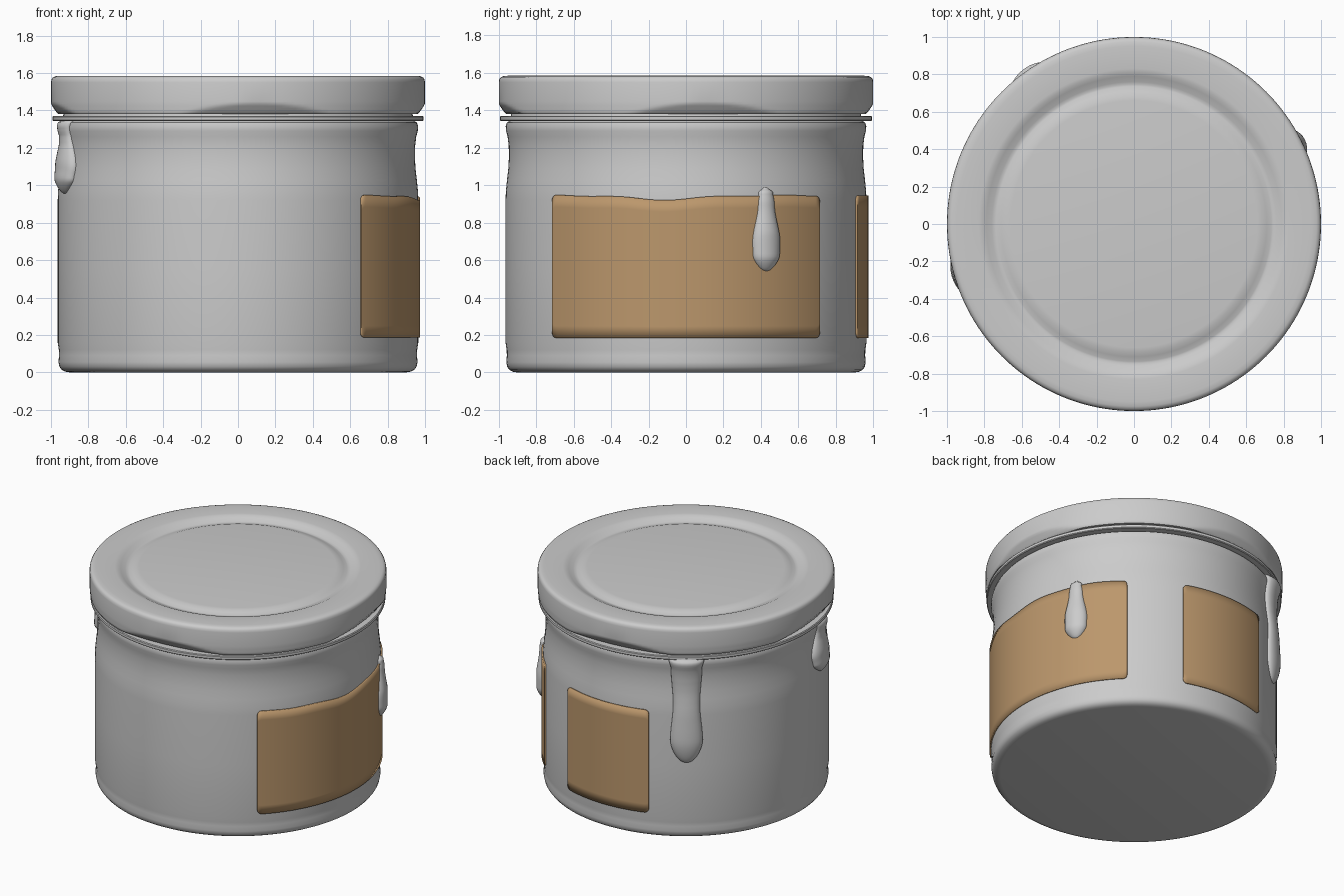
import bpy, bmesh
from math import sin, cos, pi, radians, degrees, exp, sqrt

if "Cube" in bpy.data.objects:
    bpy.data.objects.remove(bpy.data.objects["Cube"])


def finish(name, bm, angle=35):
    bmesh.ops.recalc_face_normals(bm, faces=bm.faces)
    me = bpy.data.meshes.new(name)
    bm.to_mesh(me)
    bm.free()
    ob = bpy.data.objects.new(name, me)
    bpy.context.collection.objects.link(ob)
    bpy.ops.object.select_all(action='DESELECT')
    ob.select_set(True)
    bpy.context.view_layer.objects.active = ob
    bpy.ops.object.shade_smooth_by_angle(angle=radians(angle))
    return ob


def lathe(name, profile, n=128, warp=None, loop=False):
    """Spin (radius, z) points; warp(r, z, angle) may change the radius."""
    bm = bmesh.new()
    rings = []
    for r, z in profile:
        ring = []
        for i in range(n):
            a = 2 * pi * i / n
            q = warp(r, z, a) if warp else r
            ring.append(bm.verts.new((q * cos(a), q * sin(a), z)))
        rings.append(ring)
    pairs = list(zip(rings, rings[1:]))
    if loop:
        pairs.append((rings[-1], rings[0]))
    else:
        bm.faces.new(rings[0])
        bm.faces.new(rings[-1])
    for lo, hi in pairs:
        for i in range(n):
            j = (i + 1) % n
            bm.faces.new((lo[i], lo[j], hi[j], hi[i]))
    return finish(name, bm)


def interp(points, t):
    for (t0, v0), (t1, v1) in zip(points, points[1:]):
        if t <= t1:
            k = max(0, (t - t0) / (t1 - t0))
            k = k * k * (3 - 2 * k)
            return v0 + (v1 - v0) * k
    return points[-1][1]


# Jar body with soft waist below the rim
body = [(.90, 0), (.925, .004), (.943, .014), (.955, .03), (.960, .055),
        (.957, .09), (.958, .12), (.964, .16), (.964, .55), (.964, .92),
        (.962, .97), (.956, 1.03), (.949, 1.09), (.946, 1.15), (.947, 1.21),
        (.953, 1.26), (.961, 1.29), (.963, 1.315), (.957, 1.335), (.94, 1.345),
        (.93, 1.40)]
lathe("jar_body", body)

# Thin collar under the lid
lathe("rim_collar", [(.92, 1.343), (.988, 1.343), (.993, 1.348), (.993, 1.366),
                     (.988, 1.371), (.92, 1.371)], loop=True)


# Lid with four pressed lugs on its lower edge
def lugs(r, z, a):
    if r < .95 or z > 1.445:
        return r
    d = (degrees(a) - 6 + 45) % 90 - 45
    top = 1.38 + .06 * max(0, 1 - (d / 23) ** 2)
    return r - max(0, top - z) * .6


lid = [(.90, 1.40), (.90, 1.38), (.96, 1.38), (.990, 1.38), (.995, 1.387), (.997, 1.40),
       (.998, 1.412), (.999, 1.424), (1.0, 1.436), (1.0, 1.448), (1.0, 1.55),
       (.997, 1.566), (.989, 1.577), (.975, 1.583), (.95, 1.585), (.83, 1.585),
       (.81, 1.582), (.79, 1.573), (.76, 1.559), (.745, 1.555), (.735, 1.556),
       (.71, 1.566), (.685, 1.575), (.66, 1.578)]
lathe("lid", lid, 160, lugs)


# Paper labels wrapped round the body
paper = bpy.data.materials.new("label_paper")
paper.diffuse_color = (.50, .31, .15, 1)
paper.use_nodes = True
paper.node_tree.nodes["Principled BSDF"].inputs["Base Color"].default_value = paper.diffuse_color


def label(name, centre, half, top, radius=.974, z0=.185, corner=.03, cols=64, rows=12):
    bm = bmesh.new()
    grid = []
    for i in range(cols + 1):
        a = -half * cos(pi * i / cols)          # denser near the ends
        edge = (half - abs(a)) * radius
        c = corner - sqrt(max(0, corner ** 2 - max(0, corner - edge) ** 2))
        lo, hi = z0 + c, top(a * radius) - c
        t = centre + a
        grid.append([bm.verts.new((radius * cos(t), radius * sin(t),
                                   lo + (hi - lo) * j / rows)) for j in range(rows + 1)])
    for p, q in zip(grid, grid[1:]):
        for j in range(rows):
            bm.faces.new((p[j], q[j], q[j + 1], p[j + 1]))
    ob = finish(name, bm)
    s = ob.modifiers.new("thickness", 'SOLIDIFY')
    s.thickness = .014
    # keep the outer face at the chosen radius
    s.offset = -1
    ob.data.materials.append(paper)
    if ob.data.polygons[0].normal.dot(ob.data.polygons[0].center) < 0:
        ob.data.flip_normals()


label("front_label", 0, radians(47.3),
      lambda s: .945 - .022 * exp(-((s + .12) / .24) ** 2) + .003 * sin(s * 14))
label("rear_label", pi / 2, radians(20), lambda s: .945)


# Drips running down the glass
def drip(name, angle, z_top, z_bot, widths, depth, n=24, rows=40):
    bm = bmesh.new()
    rings = []
    wmax = max(w for _, w in widths)
    for k in range(rows + 1):
        t = .5 - .5 * cos(pi * (.01 + .98 * k / rows))
        w = interp(widths, t)
        z = z_top + (z_bot - z_top) * t
        cap = min(1, sqrt(max(0, 1 - max(0, (t - .78) / .22) ** 2)))
        w *= cap
        d = depth * min(1, w / wmax * 1.05)
        base = interp([(z1, r1) for r1, z1 in body], z)
        ring = []
        for i in range(n):
            p = 2 * pi * i / n
            a = angle + w * cos(p) / base
            r = base + d * sin(p)
            ring.append(bm.verts.new((r * cos(a), r * sin(a), z)))
        rings.append(ring)
    for u, v in zip(rings, rings[1:]):
        for i in range(n):
            j = (i + 1) % n
            bm.faces.new((u[i], u[j], v[j], v[i]))
    bm.faces.new(rings[0])
    bm.faces.new(rings[-1])
    finish(name, bm, 60)


drip("left_drip", radians(196), 1.355, .955,
     [(0, .085), (.2, .075), (.65, .13), (.8, .12), (1, .08)], .06)
drip("right_drip", radians(26.2), .988, .54,
     [(0, .012), (.06, .042), (.2, .05), (.65, .082), (.82, .08), (1, .065)], .055)
drip("back_drip", radians(125.2), 1.355, .57,
     [(0, .125), (.12, .105), (.45, .09), (.8, .11), (1, .10)], .055)
